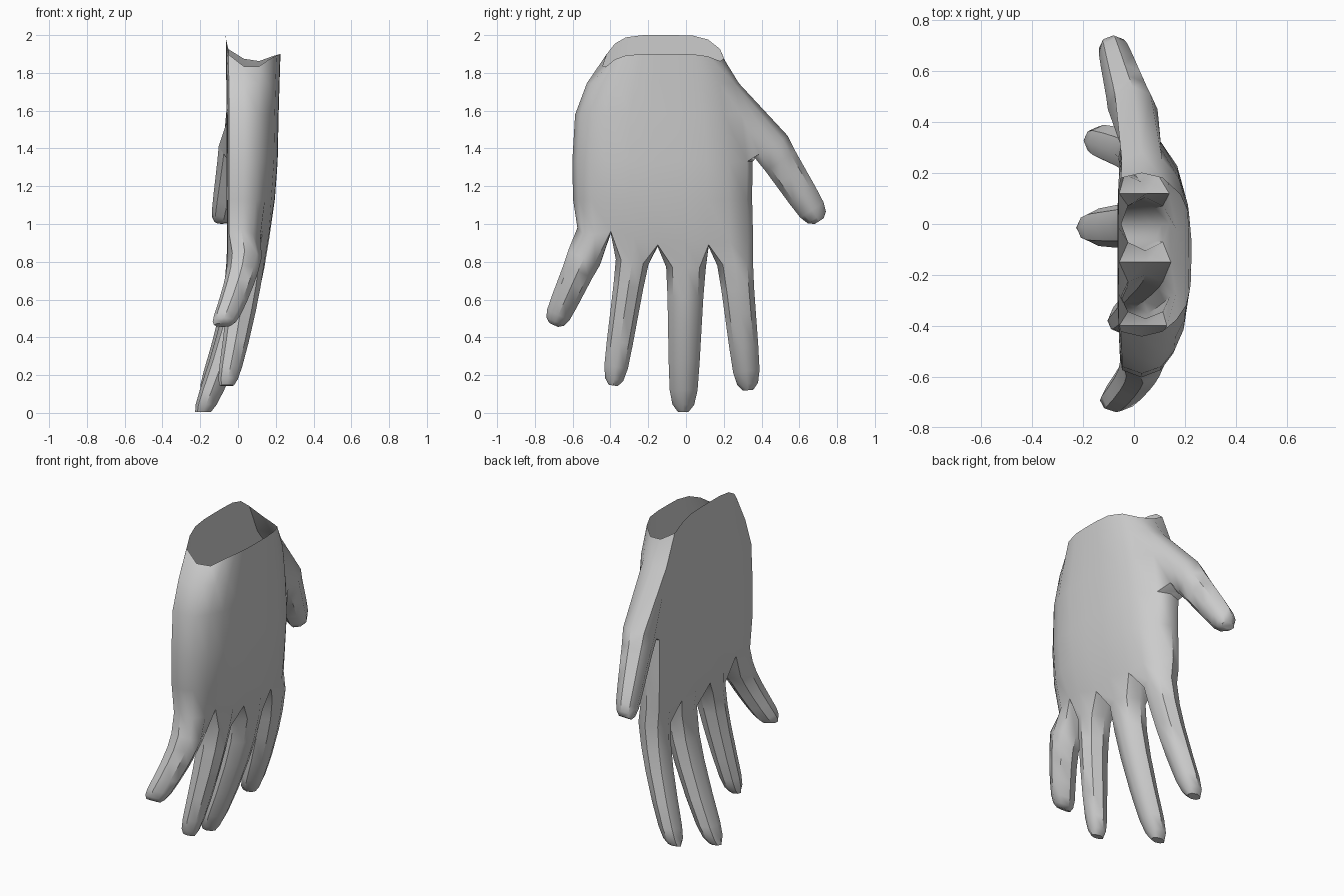
import bpy, bmesh
from mathutils import Vector

cube = bpy.data.objects.get("Cube")
if cube:
    bpy.data.objects.remove(cube, do_unlink=True)

skin = bpy.data.materials.new("plain grey")
skin.use_nodes = True
grey = (0.6, 0.6, 0.6, 1)
skin.diffuse_color = grey
skin.node_tree.nodes["Principled BSDF"].inputs["Base Color"].default_value = grey

bm = bmesh.new()


def lerp(a, b, t):
    return a + (b - a) * t


def bridge(a, b):
    """Join two closed loops of equal length with quads."""
    for i in range(len(a)):
        k = (i + 1) % len(a)
        bm.faces.new((a[i], a[k], b[k], b[i]))


# Columns across the hand, two per finger, shared by every palm ring
COLUMNS = (0.03, 0.1, 0.19, 0.32, 0.457, 0.6, 0.747, 0.87, 0.97)


def palm_ring(y0, y1, x_palm, x_back, height):
    """Domed on the back, flat on the palm; height(u, side) gives z."""
    def vert(u, x, side):
        return bm.verts.new((x, lerp(y0, y1, u), height(u, side)))
    depth = x_back - x_palm
    back = [vert(u, x_back - depth * 0.5 * abs(2 * u - 1) ** 4, 1) for u in COLUMNS]
    palm = [vert(u, x_palm + depth * 0.08 * abs(2 * u - 1) ** 8, 0) for u in COLUMNS]
    x_side = lerp(x_palm, x_back, 0.33)
    return back, palm, vert(0, x_side, 0.5), vert(1, x_side, 0.5)


def loop(ring):
    back, palm, low, high = ring
    return back + [high] + palm[::-1] + [low]


def wrist_height(u, side):
    edge = abs(2 * u - 1) ** 5
    ends = lerp(lerp(1.86, 1.9, u), lerp(1.81, 1.85, u), side)
    return lerp(lerp(2.0, 1.9, side), ends, edge)


def knuckle_height(u, side):
    return lerp(0.98, 0.93, u) - 0.03 * (0 < u < 1)


# Palm shell: wrist, thumb top, thumb middle, thumb web, lower palm, knuckles
rings = [palm_ring(-0.44, 0.2, -0.065, 0.225, wrist_height)]
for z, y0, y1, x_palm, x_back in (
        (1.745, -0.525, 0.28, -0.062, 0.22),
        (1.58, -0.587, 0.32, -0.06, 0.215),
        (1.33, -0.602, 0.352, -0.06, 0.21),
        (1.13, -0.598, 0.35, -0.06, 0.195)):
    rings.append(palm_ring(y0, y1, x_palm, x_back, lambda u, s, z=z: z))
rings.append(palm_ring(-0.575, 0.355, -0.058, 0.165, knuckle_height))
for upper, lower in zip(rings, rings[1:]):
    bridge(loop(upper), loop(lower))

# Webs between the fingers
back, palm, low, high = rings[-1]
webs = [low]
for i, z in ((2, 0.96), (4, 0.89), (6, 0.89)):
    back[i].co.z = palm[i].co.z = z
    back[i].co.x -= 0.02
    webs.append(bm.verts.new((0.05, back[i].co.y, z - 0.01)))
webs.append(high)

# Half section of a finger, and its size along the length
SECTION = ((-1, 0), (-0.68, 0.72), (0, 1), (0.68, 0.72))
SECTION += tuple((-a, -b) for a, b in SECTION)
PROFILE = ((0, 1), (0.2, 0.97), (0.4, 0.98), (0.65, 1), (0.85, 0.98), (0.95, 0.8), (1, 0.4))


def digit(root, base, tip, width, thick, bend=1.4):
    """Loft an eight-sided finger; base and tip are x, y, z, sizes are (base, tip)."""
    base, tip = Vector(base), Vector(tip)
    axis = tip - base
    across = Vector((0, -axis.z, axis.y)).normalized()
    if (root[4].co - root[0].co).dot(across) < 0:
        across.negate()
    previous = root
    for t, scale in PROFILE:
        centre = base.lerp(tip, t)
        centre.x = lerp(base.x, tip.x, t ** bend)
        w = lerp(*width, t) * scale / 2
        d = lerp(*thick, t) * (scale + 1) / 4
        ring = [bm.verts.new(centre + across * a * w + Vector((b * d, 0, 0)))
                for a, b in SECTION]
        bridge(previous, ring)
        previous = ring
    bm.faces.new(previous)


# Fingers from little to index
fingers = (
    ((0.035, -0.54, 0.82), (-0.08, -0.7, 0.465), (0.185, 0.125), (0.18, 0.135)),
    ((0.045, -0.285, 0.8), (-0.06, -0.385, 0.145), (0.175, 0.12), (0.19, 0.11)),
    ((0.045, 0, 0.77), (-0.185, -0.015, 0.005), (0.21, 0.14), (0.19, 0.12)),
    ((0.028, 0.26, 0.79), (-0.155, 0.33, 0.12), (0.19, 0.135), (0.18, 0.12)))
for f, shape in enumerate(fingers):
    c = slice(2 * f, 2 * f + 3)
    digit([webs[f]] + back[c] + [webs[f + 1]] + palm[c][::-1], *shape)

# Thumb grows from an opening in the side of the palm
top, middle, web = rings[1:4]
hole = [f for f in bm.faces if middle[3] in f.verts]
bmesh.ops.delete(bm, geom=hole, context="FACES_ONLY")
root = [top[3]] + [r[0][-1] for r in (top, middle, web)]
root += [web[3]] + [r[1][-1] for r in (web, middle, top)]
bm.verts.remove(middle[3])
digit(root, (-0.005, 0.45, 1.41), (-0.085, 0.705, 1.015), (0.21, 0.14), (0.195, 0.12), 1)

bmesh.ops.recalc_face_normals(bm, faces=bm.faces)
mesh = bpy.data.meshes.new("hand")
bm.to_mesh(mesh)
bm.free()
hand = bpy.data.objects.new("hand", mesh)
mesh.materials.append(skin)
bpy.context.collection.objects.link(hand)
bpy.context.view_layer.objects.active = hand
hand.select_set(True)
bpy.ops.object.shade_smooth_by_angle(angle=0.75)
